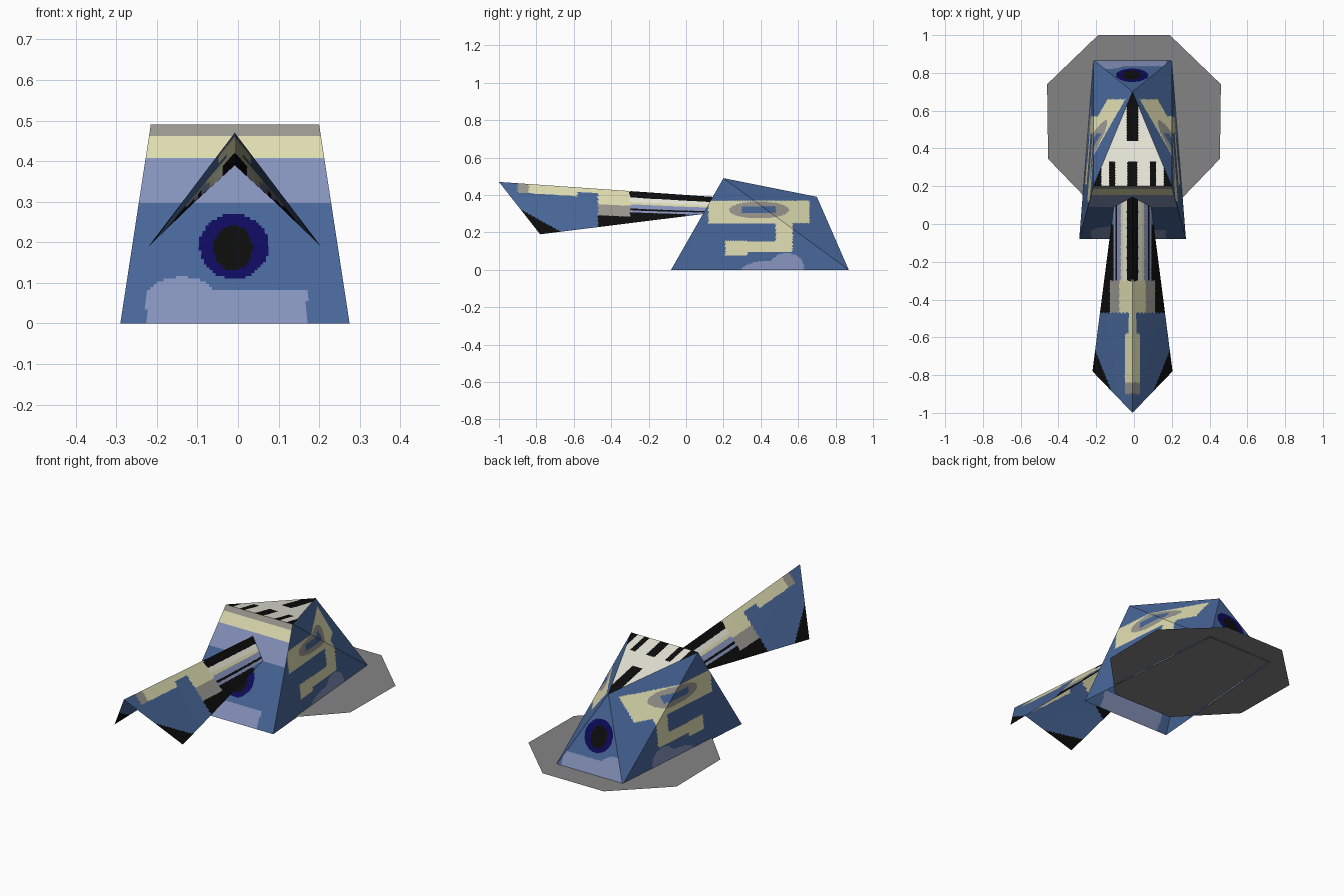
import bpy
import bmesh
from mathutils import Vector

if "Cube" in bpy.data.objects:
    bpy.data.objects.remove(bpy.data.objects["Cube"])

CX = -0.008  # plane of symmetry


def linear(v):
    v /= 255
    return v / 12.92 if v <= 0.04045 else ((v + 0.055) / 1.055) ** 2.4


PALETTE = {
    "blue": (72, 102, 152),
    "lavender": (134, 146, 188),
    "cream": (222, 220, 176),
    "taupe": (152, 150, 142),
    "black": (12, 12, 12),
    "navy": (14, 10, 92),
    "white": (236, 236, 222),
    "grey": (132, 132, 132),
}
MATERIALS = {}
for name, rgb in PALETTE.items():
    mat = bpy.data.materials.new(name)
    mat.use_nodes = True
    colour = [linear(c) for c in rgb] + [1]
    mat.diffuse_color = colour
    bsdf = mat.node_tree.nodes["Principled BSDF"]
    bsdf.inputs["Base Color"].default_value = colour
    bsdf.inputs["Roughness"].default_value = 0.9
    MATERIALS[name] = mat
NAMES = list(PALETTE)


def build(name, points, faces, rule, cuts=0):
    """Sheet from a few faces, cut finely and coloured by a rule."""
    bm = bmesh.new()
    verts = [bm.verts.new(p) for p in points]
    for f in faces:
        bm.faces.new([verts[i] for i in f])
    if cuts:
        bmesh.ops.subdivide_edges(bm, edges=bm.edges[:], cuts=cuts, use_grid_fill=True)
    bm.normal_update()
    for f in bm.faces:
        f.material_index = NAMES.index(rule(f.calc_center_median(), f.normal))
    mesh = bpy.data.meshes.new(name)
    bm.to_mesh(mesh)
    bm.free()
    for n in NAMES:
        mesh.materials.append(MATERIALS[n])
    obj = bpy.data.objects.new(name, mesh)
    bpy.context.collection.objects.link(obj)
    return obj


def box(a, b, a0, a1, b0, b1):
    return a0 < a < a1 and b0 < b < b1


def oval(a, b, ca, cb, ra, rb):
    return ((a - ca) / ra) ** 2 + ((b - cb) / rb) ** 2 < 1


# Colour rules for the body faces
def end_colour(x, z, front):
    if oval(x, z, -0.012, 0.185, 0.048, 0.055):
        return "black"
    if oval(x, z, -0.01, 0.19, 0.085, 0.08):
        return "navy"
    if front and z > 0.3:
        return "taupe" if z > 0.46 else "cream" if z > 0.405 else "lavender"
    if oval(x, z, -0.14, 0.05, 0.09, 0.065) or box(x, z, -0.225, 0.17, -1, 0.08):
        return "lavender"
    return "blue"


def side_colour(y, z):
    if box(y, z, 0.3, 0.48, 0.305, 0.34):
        return "blue"
    if oval(y, z, 0.39, 0.32, 0.16, 0.045):
        return "taupe"
    if (box(y, z, 0.12, 0.66, 0.25, 0.37) or box(y, z, 0.48, 0.57, 0.1, 0.26)
            or box(y, z, 0.3, 0.56, 0.095, 0.15) or box(y, z, 0.21, 0.33, 0.077, 0.155)):
        return "cream"
    if oval(y, z, 0.54, 0.02, 0.09, 0.07) or oval(y, z, 0.46, 0, 0.16, 0.05):
        return "lavender"
    return "blue"


def top_colour(u, y):
    if u < 0.03 and y > 0.44:
        return "black"
    if y < 0.33 and (u < 0.026 or 0.093 < u < 0.125 or u > 0.165):
        return "black"
    return "white"


def body_colour(p, n):
    if abs(n.x) > 0.5:
        return side_colour(p.y, p.z)
    if n.z > 0.9:
        return top_colour(abs(p.x - CX), p.y)
    return end_colour(p.x, p.z, n.y < 0)


# Body: open underneath, wedge roof running back to a point
body_points = [
    (-0.29, -0.08, 0), (0.275, -0.08, 0),
    (0.2, 0.87, 0), (-0.215, 0.87, 0),
    (-0.215, 0.2, 0.49), (0.2, 0.2, 0.49),
    (CX, 0.7, 0.39),
]
body_faces = [
    (0, 1, 5, 4),             # front
    (4, 5, 6),                # roof
    (2, 3, 6),                # rear
    (1, 2, 5), (5, 2, 6),     # left side
    (3, 0, 4), (3, 4, 6),     # right side
]
build("body", body_points, body_faces, body_colour, 70)


# Neck and head: one folded sheet with a ridge on top
def neck_colour(p, n):
    u, y = abs(p.x - CX), p.y
    if y > -0.3:
        for limit, name in ((0.03, "black"), (0.05, "white"), (0.062, "cream"),
                            (0.082, "lavender"), (0.09, "black"), (0.1, "lavender")):
            if u < limit:
                return name
        return "black" if y < 0 else "blue"
    if y > -0.47:
        return "cream" if u < 0.07 else "taupe" if u < 0.12 else "black"
    if u > 0.165 + 0.4 * (y + 0.75):
        return "black"
    if y > -0.9 and u < (0.02 if y > -0.58 else 0.04):
        return "taupe" if y < -0.84 else "cream"
    return "blue"


neck_points = [(CX, -1, 0.47), (CX, 0.145, 0.39)]
for s in (-1, 1):
    neck_points += [(CX + s * 0.212, -0.78, 0.19), (CX + s * 0.1, 0.09, 0.298)]
build("neck_and_head", neck_points, [(0, 1, 3, 2), (0, 4, 5, 1)], neck_colour, 90)

# Base plate: flat octagon just above the ground
half = [(0.19, 1.0), (0.46, 0.74), (0.455, 0.345), (0.19, 0.07)]
ring = [(-x, y, 0.008) for x, y in half] + [(x, y, 0.008) for x, y in reversed(half)]
build("base_plate", ring, [range(len(ring))], lambda p, n: "grey")
